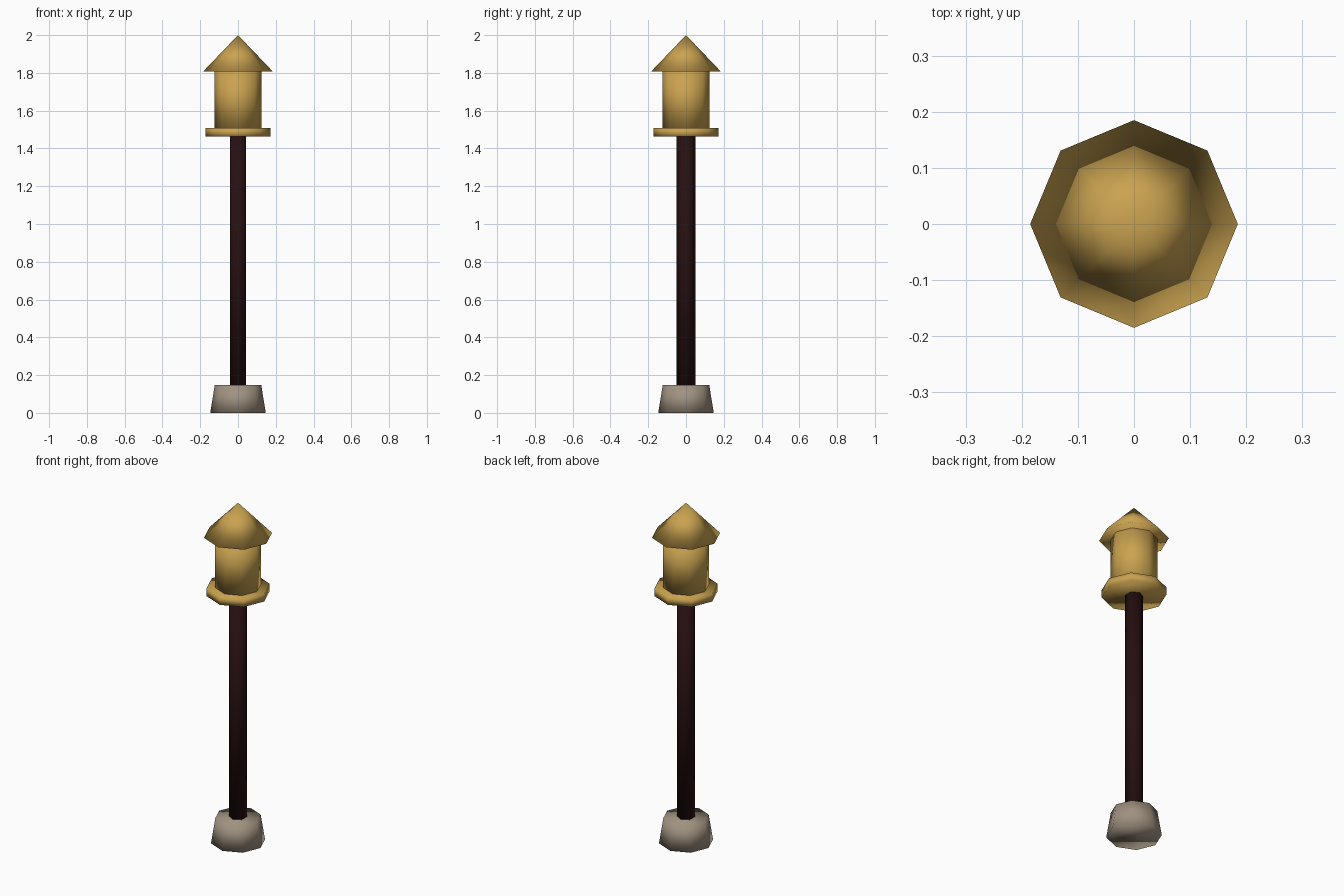
import bpy

cube = bpy.data.objects.get("Cube")
if cube:
    bpy.data.objects.remove(cube, do_unlink=True)


def material(name, rgb):
    mat = bpy.data.materials.new(name)
    mat.use_nodes = True
    colour = (*rgb, 1.0)
    mat.diffuse_color = colour
    mat.node_tree.nodes["Principled BSDF"].inputs["Base Color"].default_value = colour
    return mat


def tapered(name, sides, r_bottom, r_top, z_bottom, z_top, mat):
    """Closed upright prism, frustum or cone, softly shaded across its caps."""
    bpy.ops.mesh.primitive_cone_add(
        vertices=sides, radius1=r_bottom, radius2=r_top,
        depth=z_top - z_bottom, end_fill_type='NGON',
        location=(0, 0, (z_bottom + z_top) / 2))
    obj = bpy.context.object
    obj.name = name
    obj.data.materials.append(mat)
    bpy.ops.object.shade_smooth()
    return obj


gold = material("warm gold", (0.59, 0.365, 0.08))
dark_wood = material("dark brown", (0.020, 0.005, 0.005))
stone = material("grey stone", (0.35, 0.29, 0.22))

# Stone foot and hexagonal post
tapered("stone_base", 8, 0.147, 0.123, 0.0, 0.148, stone)
tapered("post", 6, 0.049, 0.049, 0.148, 1.462, dark_wood)

# Lantern head: floor plate, body and pointed roof
tapered("lantern_plate", 8, 0.171, 0.171, 1.462, 1.508, gold)
tapered("lantern_body", 8, 0.124, 0.124, 1.508, 1.807, gold)
tapered("lantern_roof", 8, 0.185, 0.0, 1.807, 2.0, gold)
